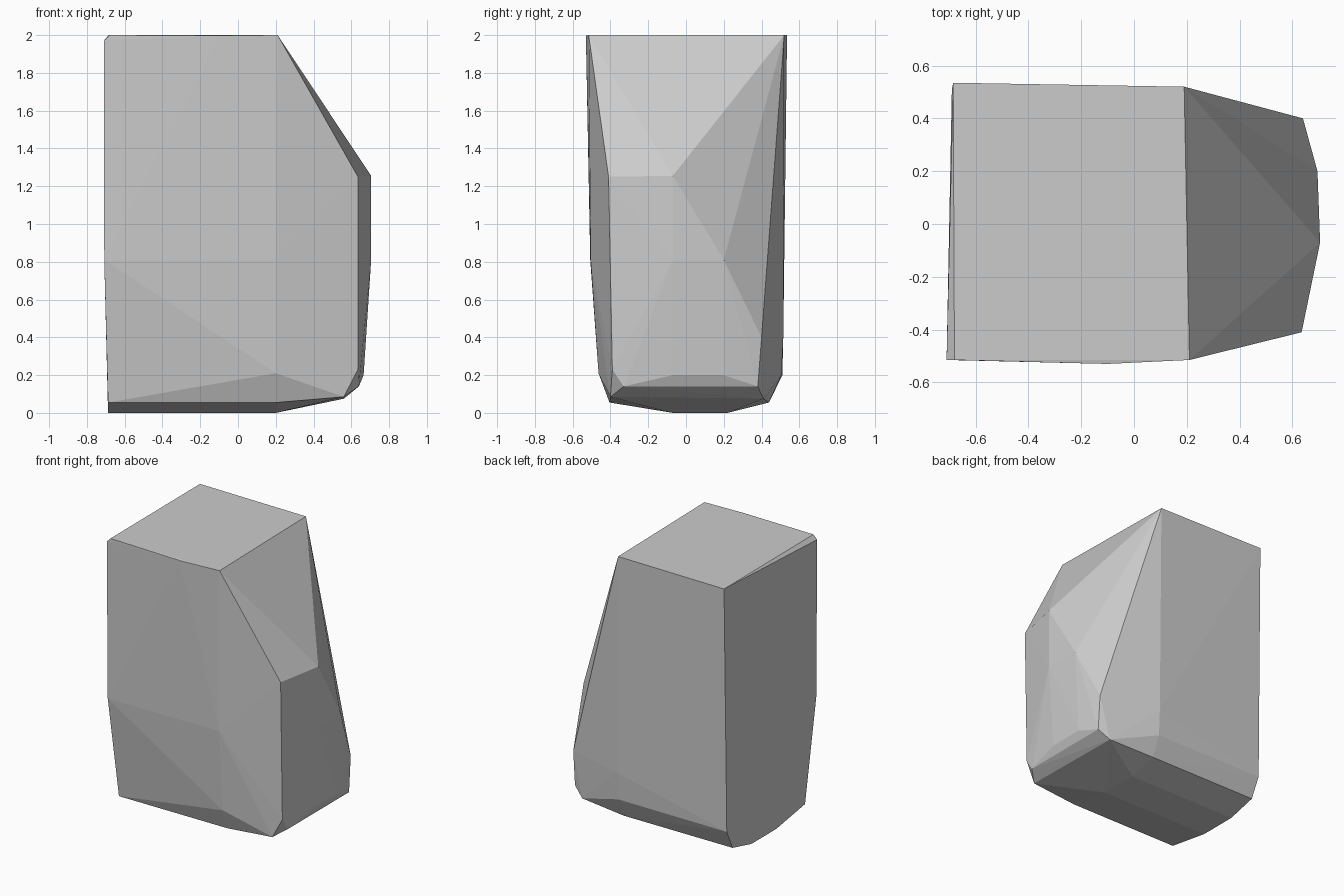
import bpy, bmesh

# Corner points of the faceted block, grouped by region
top = [(-0.685, 0.535, 2), (0.19, 0.52, 2), (0.21, -0.515, 2),
       (-0.1, -0.53, 1.997), (-0.68, -0.515, 2), (-0.71, -0.515, 1.97)]
nose = [(0.635, -0.41, 1.25), (0.705, -0.07, 1.255), (0.705, -0.07, 0.81),
        (0.695, 0.2, 0.81), (0.64, 0.40, 0.4), (0.665, -0.07, 0.2),
        (0.665, 0.2, 0.2), (0.64, 0.38, 0.14), (0.64, -0.33, 0.14),
        (0.635, -0.39, 0.23), (0.56, -0.40, 0.085), (0.56, 0.41, 0.075)]
sides = [(-0.708, -0.507, 0.81), (0.2, -0.505, 0.81), (0.2, -0.463, 0.21),
         (0.2, 0.515, 0.4), (0.2, 0.505, 0.2), (-0.69, 0.51, 0.2)]
# Bottom profile repeated at both ends of the flat base
base = [(x, y, z) for x in (-0.688, 0.2)
        for y, z in ((-0.405, 0.055), (-0.07, 0), (0.22, 0), (0.44, 0.055))]

# Wrap the corners into one closed faceted shell
bm = bmesh.new()
for p in top + nose + sides + base:
    bm.verts.new(p)
hull = bmesh.ops.convex_hull(bm, input=bm.verts[:])
loose = {g for g in hull["geom_interior"] + hull["geom_unused"]
         if isinstance(g, bmesh.types.BMVert)}
bmesh.ops.delete(bm, geom=list(loose), context='VERTS')
bmesh.ops.recalc_face_normals(bm, faces=bm.faces[:])

mesh = bpy.data.meshes.new("faceted_block")
bm.to_mesh(mesh)
bm.free()
block = bpy.data.objects.new("faceted_block", mesh)
bpy.context.collection.objects.link(block)

# Plain stone grey
grey = bpy.data.materials.new("stone_grey")
grey.diffuse_color = (0.6, 0.6, 0.6, 1)
mesh.materials.append(grey)
